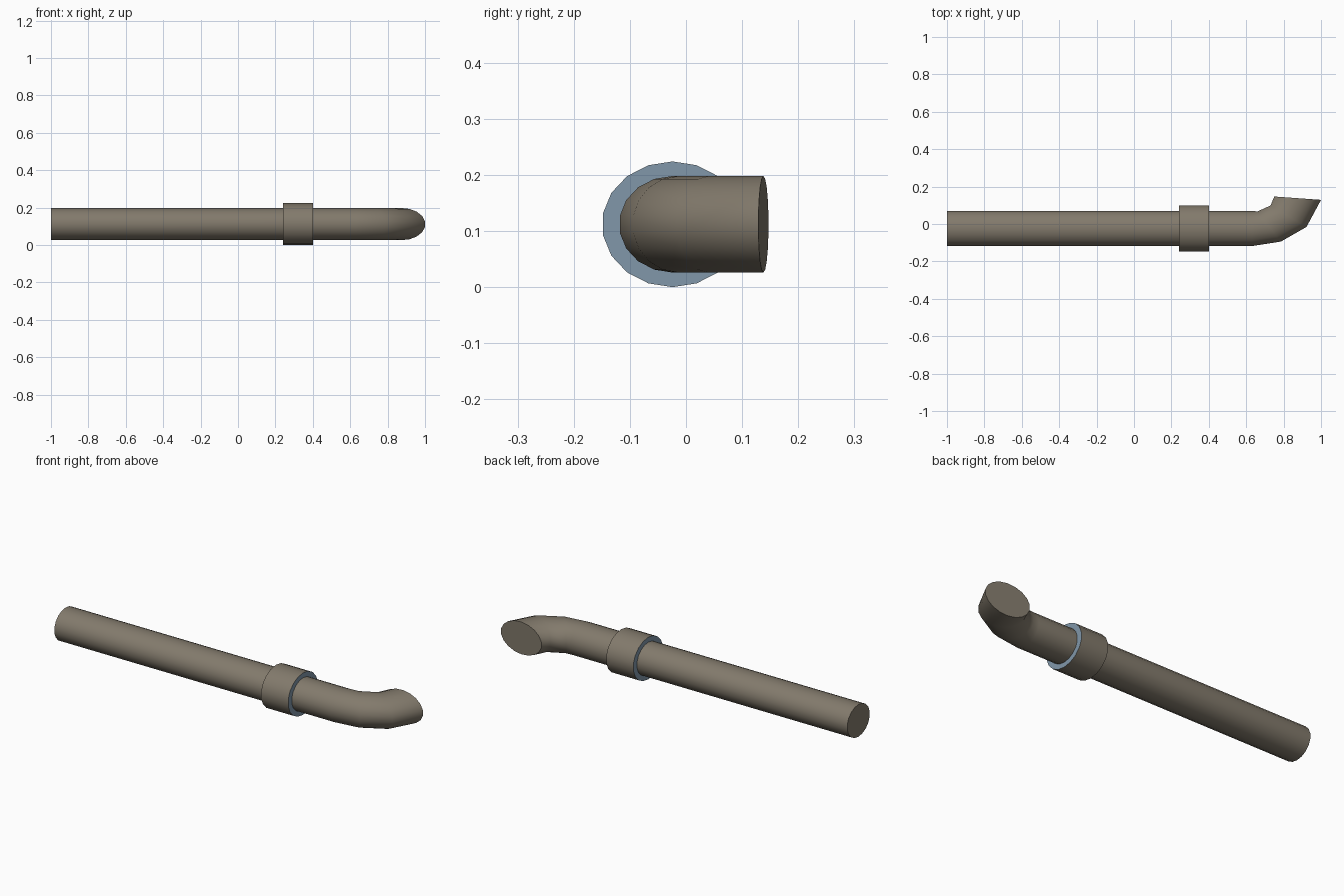
import bpy, bmesh, math

if "Cube" in bpy.data.objects:
    bpy.data.objects.remove(bpy.data.objects["Cube"])

SIDES = 18
Y0, Z0 = -0.024, 0.112          # axis of the straight run


def material(name, rgb):
    m = bpy.data.materials.new(name)
    m.diffuse_color = (*rgb, 1)
    m.use_nodes = True
    m.node_tree.nodes["Principled BSDF"].inputs["Base Color"].default_value = m.diffuse_color
    return m


brown = material("weathered brown", (0.225, 0.195, 0.15))
blue = material("steel blue", (0.22, 0.31, 0.40))


def tube(name, stations, rz, cap_index):
    """Skin rings; each station is (inner point, outer point) in plan view."""
    bm = bmesh.new()
    rings = []
    for (ix, iy), (ox, oy) in stations:
        cx, cy = (ix + ox) / 2, (iy + oy) / 2
        k = 0.5 / math.cos(math.pi / SIDES)
        hx, hy = (ix - ox) * k, (iy - oy) * k
        ring = []
        for i in range(SIDES):
            a = math.pi / 2 + i * math.tau / SIDES
            c, s = math.cos(a), math.sin(a)
            ring.append(bm.verts.new((cx + hx * c, cy + hy * c, Z0 + rz * s)))
        rings.append(ring)
    for r, q in zip(rings, rings[1:]):
        for i in range(SIDES):
            j = (i + 1) % SIDES
            bm.faces.new((r[i], r[j], q[j], q[i]))
    for ring in (rings[0], rings[-1]):
        bm.faces.new(ring).material_index = cap_index
    bmesh.ops.recalc_face_normals(bm, faces=bm.faces)
    mesh = bpy.data.meshes.new(name)
    bm.to_mesh(mesh)
    bm.free()
    mesh.materials.append(brown)
    mesh.materials.append(blue)
    obj = bpy.data.objects.new(name, mesh)
    bpy.context.collection.objects.link(obj)
    bpy.context.view_layer.objects.active = obj
    obj.select_set(True)
    bpy.ops.object.shade_smooth_by_angle(angle=math.radians(40))
    obj.select_set(False)
    return obj


def straight(x, r):
    return (x, Y0 + r), (x, Y0 - r)


# Pipe: straight run, then an elbow with a slanted mouth
tube("pipe", [
    straight(-1.0, 0.094),
    straight(0.63, 0.094),
    ((0.66, 0.067), (0.785, -0.094)),
    ((0.73, 0.099), (0.922, -0.016)),
    ((0.75, 0.147), (1.0, 0.129)),
], 0.086, 0)

# Collar: wider sleeve with blue end faces
tube("collar", [straight(0.24, 0.124), straight(0.40, 0.124)], 0.112, 1)
